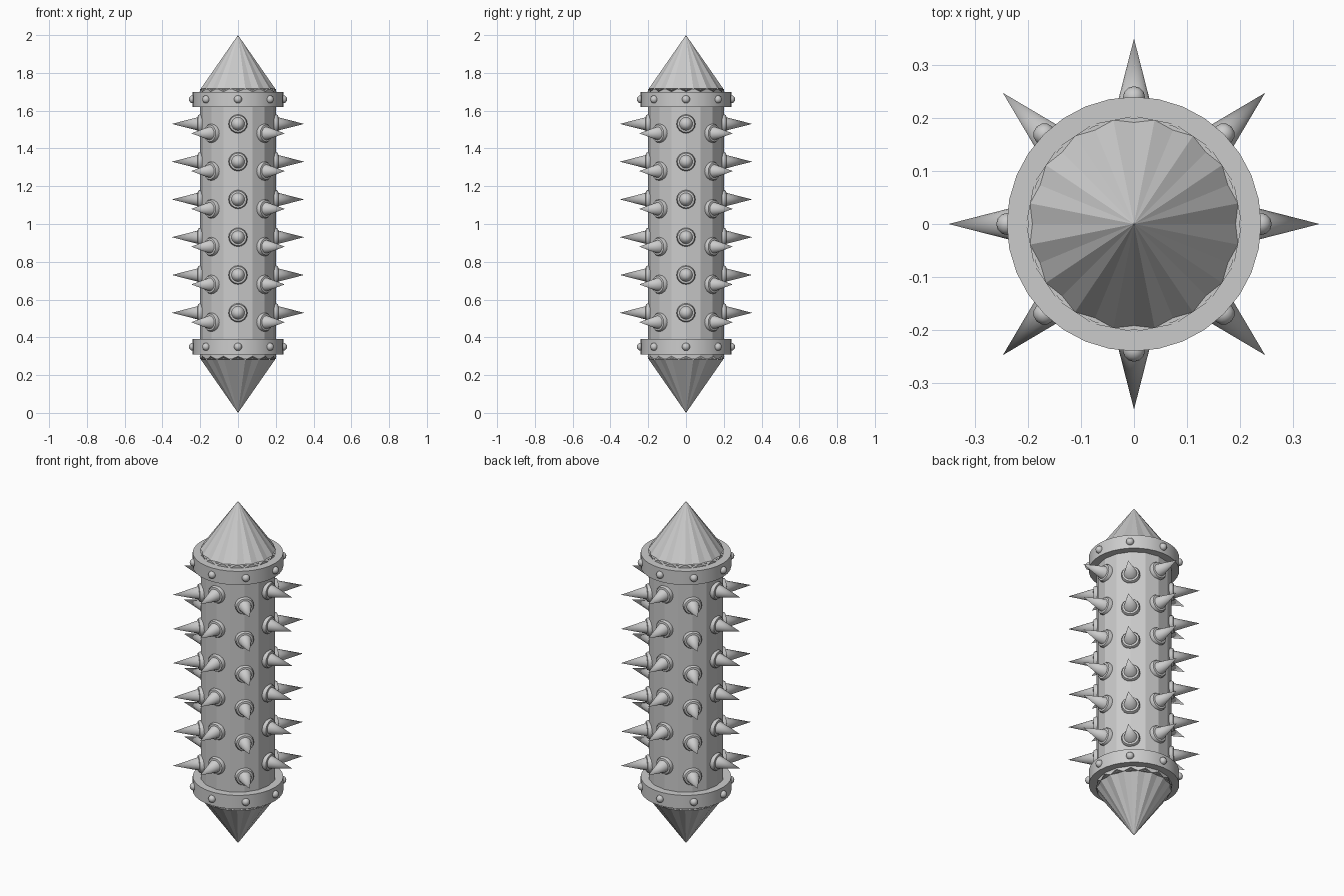
import bpy, bmesh
from math import sin, cos, pi, tau

if "Cube" in bpy.data.objects:
    bpy.data.objects.remove(bpy.data.objects["Cube"])


def make(name, bm, smooth=False):
    bmesh.ops.recalc_face_normals(bm, faces=bm.faces)
    me = bpy.data.meshes.new(name)
    bm.to_mesh(me)
    bm.free()
    ob = bpy.data.objects.new(name, me)
    bpy.context.collection.objects.link(ob)
    if smooth:
        bpy.ops.object.select_all(action='DESELECT')
        ob.select_set(True)
        bpy.context.view_layer.objects.active = ob
        bpy.ops.object.shade_smooth_by_angle(angle=pi / 5)
    return ob


def lathe(name, profile, sides, axis='Z', closed=False, smooth=False):
    """Spin an (r, h) profile around an axis; r = 0 makes a tip."""
    bm = bmesh.new()
    rings = []
    for r, h in profile:
        n = 1 if r == 0 else sides
        pts = [(r * cos(tau * i / sides), r * sin(tau * i / sides), h) for i in range(n)]
        if axis == 'X':
            pts = [(c, a, b) for a, b, c in pts]
        rings.append([bm.verts.new(p) for p in pts])
    pairs = list(zip(rings, rings[1:])) + ([(rings[-1], rings[0])] if closed else [])
    for a, b in pairs:
        for i in range(sides):
            j = (i + 1) % sides
            f = [a[i % len(a)], a[j % len(a)], b[j % len(b)], b[i % len(b)]]
            bm.faces.new(list(dict.fromkeys(f)))
    if not closed:
        for r in (rings[0], rings[-1]):
            if len(r) > 1:
                bm.faces.new(r)
    return make(name, bm, smooth)


def place_copies(ob, name, spots):
    """Linked copies turned around z and lifted: spots = (angle, height)."""
    for k, (ang, z) in enumerate(spots):
        c = ob if k == 0 else ob.copy()
        if k:
            bpy.context.collection.objects.link(c)
        c.name = f"{name}_{k + 1}"
        c.rotation_euler = (0, 0, ang)
        c.location = (0, 0, z)


def fluted_point(name, base, mid, tip):
    """Pleated cone: the base edge zigzags between two heights."""
    bm = bmesh.new()
    apex = bm.verts.new((0, 0, tip))
    rim = []
    for i in range(32):
        r, z = ((0.204, base), (0.2, mid))[i % 2]
        rim.append(bm.verts.new((r * cos(tau * i / 32), r * sin(tau * i / 32), z)))
    for i in range(32):
        bm.faces.new((rim[i], rim[(i + 1) % 32], apex))
    bm.faces.new(rim)
    make(name, bm)


# Shaft and pointed ends
lathe("shaft", [(0.2, 0.285), (0.2, 1.715)], 16)
fluted_point("top_point", 1.70, 1.718, 2.0)
fluted_point("bottom_point", 0.30, 0.282, 0.0)

# Bands around both ends
for name, z in (("bottom_band", 0.35), ("top_band", 1.66)):
    lathe(name, [(0.19, z - 0.04), (0.24, z - 0.04), (0.24, z + 0.04), (0.19, z + 0.04)],
          32, closed=True, smooth=True)

# Rivets on the bands
bm = bmesh.new()
bmesh.ops.create_uvsphere(bm, u_segments=12, v_segments=8, radius=0.021)
bmesh.ops.translate(bm, verts=bm.verts, vec=(0.239, 0, 0))
rivet = make("rivet", bm, True)
place_copies(rivet, "rivet", [(i * pi / 4, z) for z in (0.35, 1.66) for i in range(8)])

# Staggered rows of spikes, each with a collar
spots = [(i * pi / 4, 0.53 - 0.05 * (i % 2) + 0.2 * row) for row in range(6) for i in range(8)]
spike = lathe("spike", [(0.041, 0.19), (0, 0.35)], 16, 'X', smooth=True)
place_copies(spike, "spike", spots)
collar = lathe("collar", [(0.05, 0.18), (0.05, 0.203), (0.045, 0.212), (0.034, 0.214)], 16, 'X', smooth=True)
place_copies(collar, "collar", spots)
